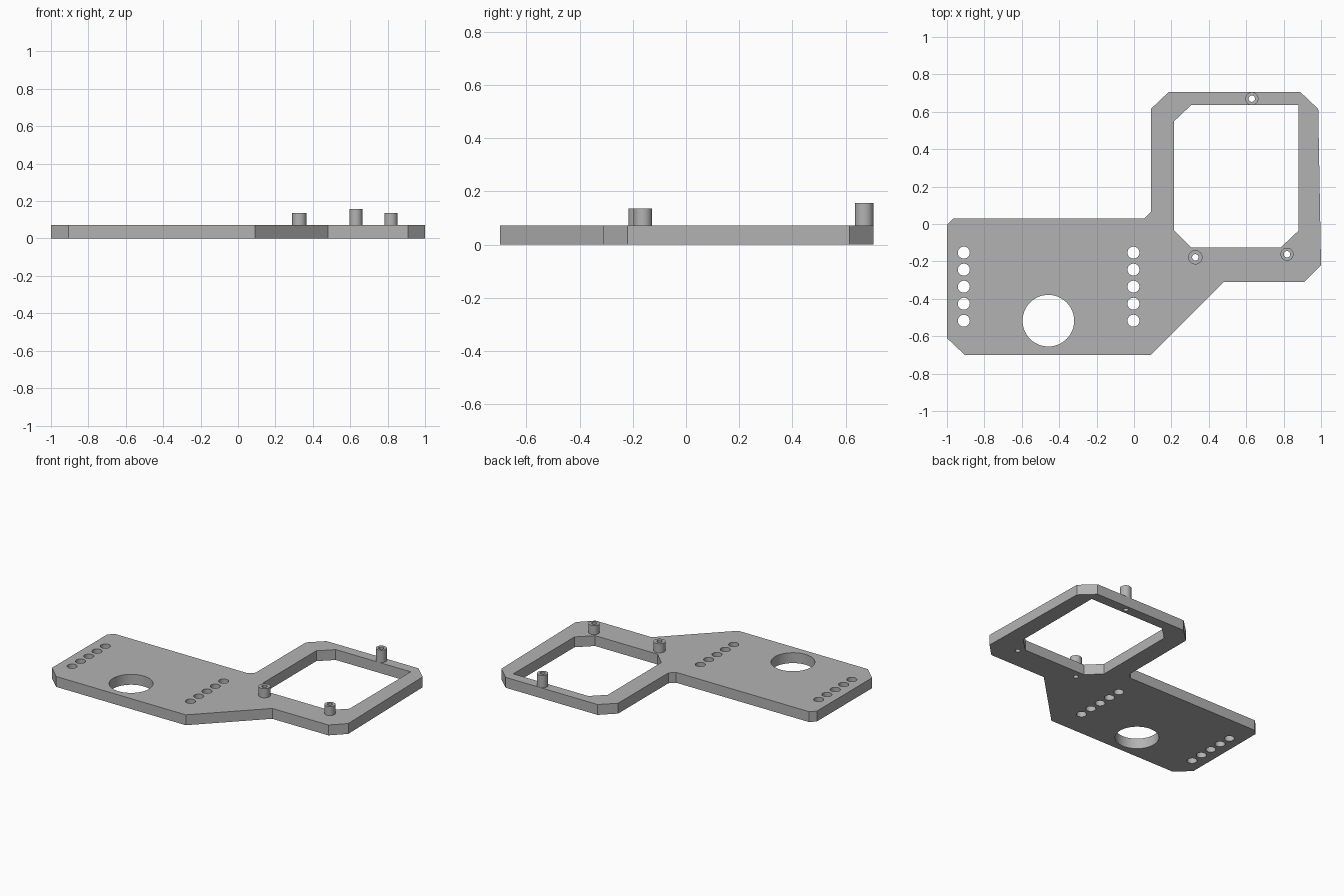
import bpy, bmesh, math
from mathutils import Vector

cube = bpy.data.objects.get("Cube")
if cube:
    bpy.data.objects.remove(cube)

PLATE_TOP = 0.072

grey = bpy.data.materials.new("plain grey")
grey.use_nodes = True
grey.diffuse_color = (0.45, 0.45, 0.45, 1)
grey.node_tree.nodes["Principled BSDF"].inputs["Base Color"].default_value = (0.45, 0.45, 0.45, 1)


def circle(x, y, radius, sides=32):
    steps = [2 * math.pi * i / sides for i in range(sides)]
    return [(x + radius * math.cos(a), y + radius * math.sin(a)) for a in steps]


def extruded(name, loops, bottom, top):
    """Solid from an outer loop and any number of hole loops."""
    bm = bmesh.new()
    for loop in loops:
        verts = [bm.verts.new((x, y, bottom)) for x, y in loop]
        for a, b in zip(verts, verts[1:] + verts[:1]):
            bm.edges.new((a, b))
    bmesh.ops.triangle_fill(bm, use_beauty=True, edges=bm.edges[:], normal=(0, 0, 1))
    grown = bmesh.ops.extrude_face_region(bm, geom=bm.faces[:], use_keep_orig=True)
    raised = [v for v in grown["geom"] if isinstance(v, bmesh.types.BMVert)]
    bmesh.ops.translate(bm, verts=raised, vec=Vector((0, 0, top - bottom)))
    bmesh.ops.recalc_face_normals(bm, faces=bm.faces[:])
    mesh = bpy.data.meshes.new(name)
    bm.to_mesh(mesh)
    bm.free()
    mesh.materials.append(grey)
    obj = bpy.data.objects.new(name, mesh)
    bpy.context.collection.objects.link(obj)
    bpy.ops.object.select_all(action='DESELECT')
    obj.select_set(True)
    bpy.context.view_layer.objects.active = obj
    bpy.ops.object.shade_smooth_by_angle(angle=math.radians(30))
    return obj


# Plate outline and the window in its square frame
outline = [(-1, -0.005), (-0.965, 0.03), (0.055, 0.03), (0.09, 0.065), (0.09, 0.615),
           (0.185, 0.705), (0.89, 0.705), (0.985, 0.615), (1, -0.22), (0.91, -0.31),
           (0.48, -0.31), (0.09, -0.7), (-0.905, -0.7), (-1, -0.61)]
window = [(0.215, 0.55), (0.305, 0.635), (0.88, 0.635), (0.88, -0.035),
          (0.785, -0.125), (0.305, -0.125), (0.215, -0.035)]

# Standoffs: x, y, radius, top
posts = {"front_left_standoff": (0.818, -0.162, 0.035, 0.135),
         "front_inner_standoff": (0.328, -0.178, 0.038, 0.135),
         "back_standoff": (0.63, 0.67, 0.035, 0.157)}
BORE = 0.017

# Plate with the large hole, two rows of small holes and the standoff bores
holes = [window, circle(-0.458, -0.517, 0.138, 48)]
holes += [circle(x, -0.153 - 0.091 * i, 0.032) for x in (-0.91, -0.003) for i in range(5)]
holes += [circle(x, y, BORE) for x, y, _, _ in posts.values()]
extruded("mounting_plate", [outline] + holes, 0, PLATE_TOP)

# Hollow standoffs
for name, (x, y, radius, top) in posts.items():
    extruded(name, [circle(x, y, radius), circle(x, y, BORE)], PLATE_TOP, top)
